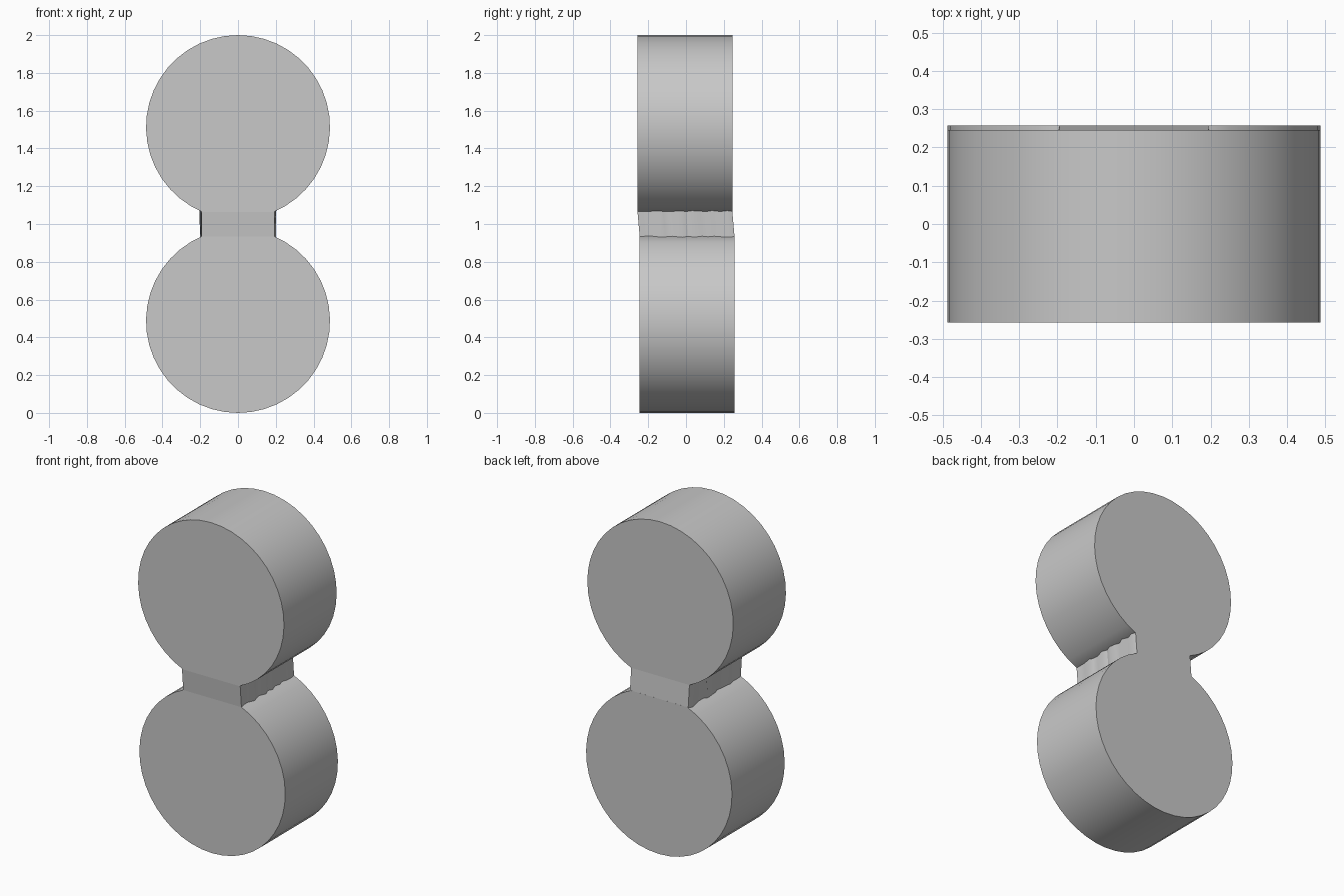
import bpy
import bmesh
import random
from math import sin, cos, asin, tau

random.seed(4)

if "Cube" in bpy.data.objects:
    bpy.data.objects.remove(bpy.data.objects["Cube"])

RADIUS = 0.487
NECK = 0.188            # half width of the neck
SEGMENTS = 38           # sides on each drum, not counting the neck opening
PLEATS = 14
NEAR, FAR = 0.245, 0.257   # the drums are offset a little in depth
OPENING = asin(NECK / RADIUS)
STEP = (tau - 2 * OPENING) / SEGMENTS

grey = bpy.data.materials.new("plain grey")
grey.use_nodes = True
colour = (0.58, 0.58, 0.58, 1)
grey.diffuse_color = colour
grey.node_tree.nodes["Principled BSDF"].inputs["Base Color"].default_value = colour


def finish(bm, name):
    bmesh.ops.recalc_face_normals(bm, faces=bm.faces)
    mesh = bpy.data.meshes.new(name)
    bm.to_mesh(mesh)
    bm.free()
    mesh.materials.append(grey)
    obj = bpy.data.objects.new(name, mesh)
    bpy.context.collection.objects.link(obj)
    bpy.ops.object.select_all(action="DESELECT")
    obj.select_set(True)
    bpy.context.view_layer.objects.active = obj
    bpy.ops.object.shade_smooth_by_angle(angle=0.5)
    return obj


def rim_point(angle, flip):
    """Point on a drum rim; the angle is measured from the neck side."""
    x, z = RADIUS * sin(angle), RADIUS + RADIUS * cos(angle)
    return x, (2 - z if flip else z)


def drum(name, flip, front, back):
    bm = bmesh.new()
    ring = [rim_point(OPENING + i * STEP, flip) for i in range(SEGMENTS + 1)]
    face = bm.faces.new([bm.verts.new((x, front, z)) for x, z in ring])
    copy = bmesh.ops.extrude_face_region(bm, geom=[face], use_keep_orig=True)
    for v in copy["geom"]:
        if isinstance(v, bmesh.types.BMVert):
            v.co.y = back
    finish(bm, name)


drum("lower_drum", False, -NEAR, FAR)
drum("upper_drum", True, -FAR, NEAR)


# Neck: a sheared block with uneven pleats down both sides
bm = bmesh.new()


def neck_side(side):
    columns = []
    for i in range(PLEATS + 1):
        t = i / PLEATS
        if 0 < i < PLEATS:
            t += random.uniform(-0.3, 0.3) / PLEATS
        column = []
        for flip, front, back in ((False, -NEAR, FAR), (True, -FAR, NEAR)):
            # pleats slide along the first flat of the drum rim
            slide = random.uniform(0, 0.25) if 0 < i < PLEATS else 0.1
            a = rim_point(OPENING, flip)
            b = rim_point(OPENING + STEP, flip)
            x, z = (p + (q - p) * slide for p, q in zip(a, b))
            column.append(bm.verts.new((side * x, front + (back - front) * t, z)))
        columns.append(column)
    for (a, b), (c, d) in zip(columns, columns[1:]):
        bm.faces.new((a, c, d, b))
    return columns


left, right = neck_side(1), neck_side(-1)
for end in (0, -1):
    bm.faces.new((left[end][0], left[end][1], right[end][1], right[end][0]))
# Close the hidden ends so the block is solid
for level in (0, 1):
    bm.faces.new([c[level] for c in left] + [c[level] for c in reversed(right)])
finish(bm, "neck")
